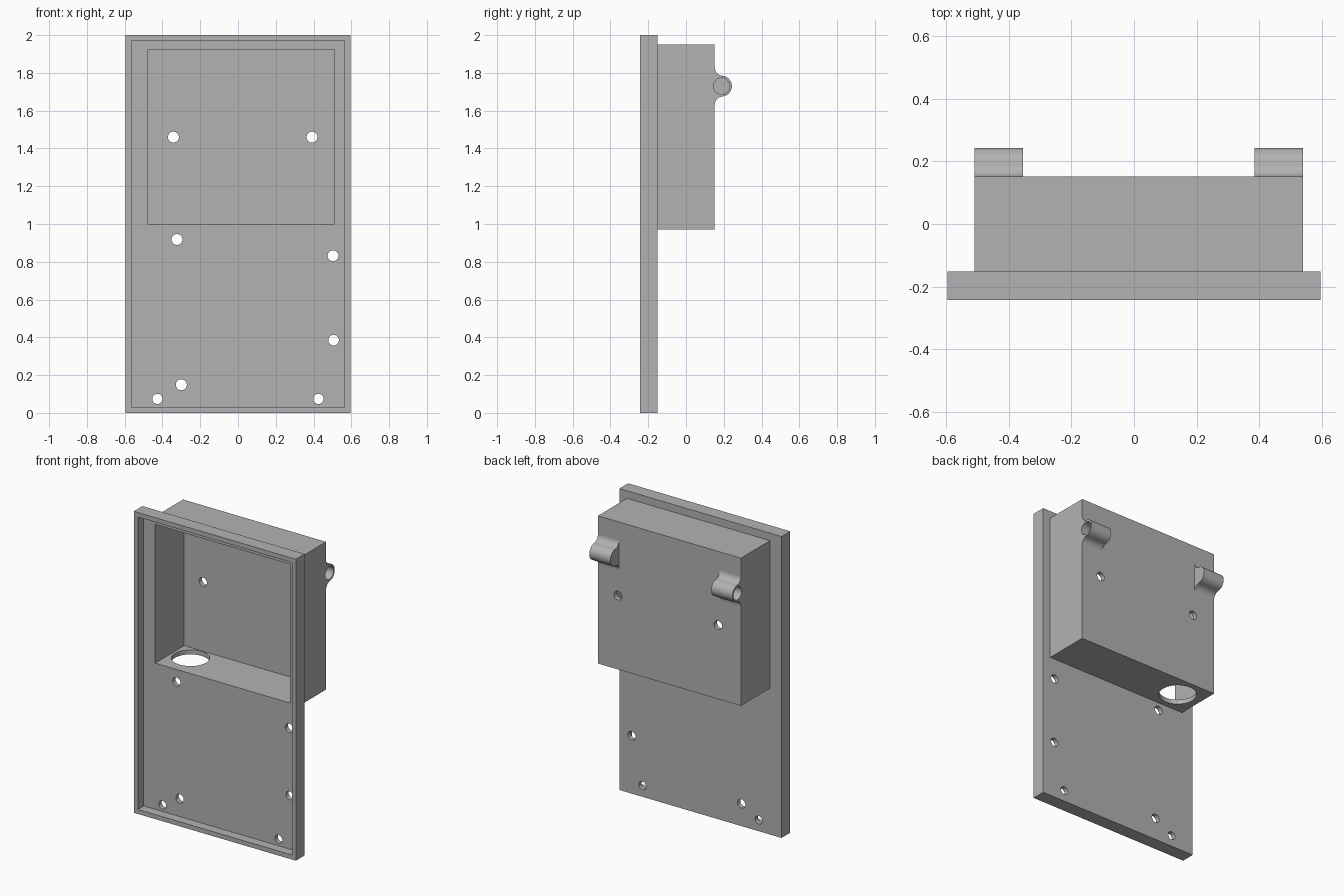
import bpy, bmesh, math
from mathutils import Matrix, Vector

cube = bpy.data.objects.get("Cube")
if cube:
    bpy.data.objects.remove(cube, do_unlink=True)

grey = bpy.data.materials.new("plain grey")
grey.use_nodes = True
colour = (0.448, 0.448, 0.448, 1)
grey.diffuse_color = colour
grey.node_tree.nodes["Principled BSDF"].inputs["Base Color"].default_value = colour


def make(name, bm):
    bmesh.ops.recalc_face_normals(bm, faces=bm.faces)
    mesh = bpy.data.meshes.new(name)
    bm.to_mesh(mesh)
    bm.free()
    mesh.materials.append(grey)
    obj = bpy.data.objects.new(name, mesh)
    bpy.context.collection.objects.link(obj)
    return obj


def block(name, x, y, z):
    bm = bmesh.new()
    bmesh.ops.create_cube(bm, size=1)
    for v in bm.verts:
        v.co = [(a + b) / 2 + (b - a) * c for (a, b), c in zip((x, y, z), v.co)]
    return make(name, bm)


def rod(name, centre, axis, radius, length, sides=48):
    bm = bmesh.new()
    turn = Vector((0, 0, 1)).rotation_difference(Vector(axis)).to_matrix().to_4x4()
    bmesh.ops.create_cone(bm, cap_ends=True, segments=sides, radius1=radius, radius2=radius,
                          depth=length, matrix=Matrix.Translation(centre) @ turn)
    return make(name, bm)


def combine(target, tool, operation="DIFFERENCE"):
    mod = target.modifiers.new(tool.name, "BOOLEAN")
    mod.operation, mod.object, mod.solver = operation, tool, "EXACT"
    bpy.context.view_layer.objects.active = target
    bpy.ops.object.modifier_apply(modifier=mod.name)
    bpy.data.objects.remove(tool, do_unlink=True)


# Main dimensions
FRONT, FLOOR, PLATE_BACK, BOX_BACK = -0.243, -0.182, -0.152, 0.152
WALL = 0.03
LEFT, RIGHT, BOTTOM, TOP = -0.51, 0.54, 0.97, 1.95

# Panel with a raised rim, and the hollow box behind it
body = block("housing", (-0.595, 0.595), (FRONT, PLATE_BACK), (0, 2))
combine(body, block("box", (LEFT, RIGHT), (-0.17, BOX_BACK), (BOTTOM, TOP)), "UNION")
combine(body, block("recess", (-0.565, 0.565), (-0.4, FLOOR), (WALL, 2 - WALL)))
combine(body, block("cavity", (LEFT + WALL, RIGHT - WALL), (-0.3, BOX_BACK - WALL),
                    (BOTTOM + WALL, TOP - WALL)))

# Screw holes through the panel and the box back
for x, z, r in [(-0.342, 1.46, 0.029), (0.392, 1.46, 0.029), (-0.323, 0.918, 0.029),
                (0.503, 0.832, 0.029), (0.506, 0.385, 0.028), (-0.3, 0.149, 0.029),
                (-0.427, 0.074, 0.027), (0.426, 0.074, 0.027)]:
    combine(body, rod("screw_hole", (x, 0, z), (0, 1, 0), r, 1, 32))

# Cable hole in the box underside
combine(body, rod("cable_hole", (-0.348, 0, BOTTOM + WALL / 2), (0, 0, 1), 0.115, 0.1, 64))

# Hinge lug profile: round barrel blended into the wall by two fillets
LUG_Y, LUG_Z, R, FILLET = 0.188, 1.73, 0.055, 0.045
dy = BOX_BACK + FILLET - LUG_Y
dz = math.sqrt((R + FILLET) ** 2 - dy ** 2)
meet = math.atan2(dz, dy)


def arc(y, z, r, a, b, n):
    return [(y + r * math.cos(a + (b - a) * i / n), z + r * math.sin(a + (b - a) * i / n))
            for i in range(n + 1)]


upper = arc(LUG_Y + dy, LUG_Z + dz, FILLET, math.pi, math.pi + meet, 10)
barrel = arc(LUG_Y, LUG_Z, R, meet, -meet, 28)
lower = [(y, 2 * LUG_Z - z) for y, z in reversed(upper)]
profile = upper + barrel[1:-1] + lower

# Two lugs, each with a blind pin hole from its outer end
LUG_LENGTH, PIN_DEPTH, PIN_R = 0.155, 0.125, 0.043
for name, outer, inward in (("right_hinge_lug", LEFT, 1), ("left_hinge_lug", RIGHT, -1)):
    bm = bmesh.new()
    face = bm.faces.new([bm.verts.new((outer, y, z)) for y, z in profile])
    grown = bmesh.ops.extrude_face_region(bm, geom=[face])["geom"]
    bmesh.ops.translate(bm, vec=(inward * LUG_LENGTH, 0, 0),
                        verts=[v for v in grown if isinstance(v, bmesh.types.BMVert)])
    lug = make(name, bm)
    for part in (lug, body):
        combine(part, rod("pin_hole", (outer, LUG_Y, LUG_Z), (1, 0, 0), PIN_R, 2 * PIN_DEPTH))
    lug.select_set(True)

# Smooth the round surfaces and keep the corners sharp
body.select_set(True)
bpy.context.view_layer.objects.active = body
bpy.ops.object.shade_smooth_by_angle(angle=math.radians(30))
